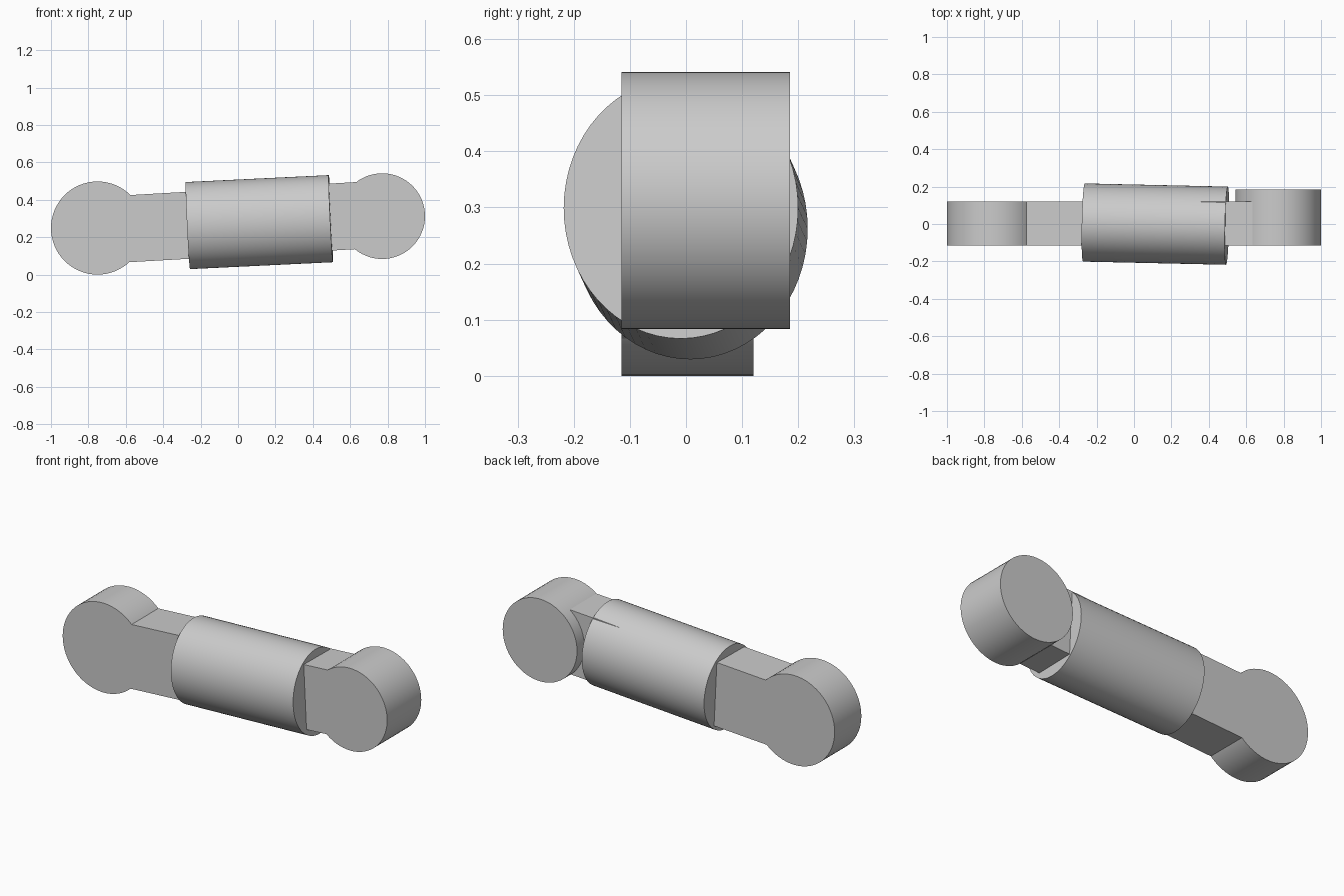
import bpy
import math
from mathutils import Vector

if "Cube" in bpy.data.objects:
    bpy.data.objects.remove(bpy.data.objects["Cube"])

grey = bpy.data.materials.new("plain_grey")
grey.use_nodes = True
colour = (0.6, 0.6, 0.6, 1)
grey.diffuse_color = colour
grey.node_tree.nodes["Principled BSDF"].inputs["Base Color"].default_value = colour


def finish(name, size):
    obj = bpy.context.object
    obj.name = name
    obj.scale = size
    bpy.ops.object.transform_apply(location=False, rotation=False, scale=True)
    obj.data.materials.append(grey)
    return obj


def cylinder(name, start, end, radius_across, radius_up, sides=64):
    """Elliptical cylinder between two points, with its second radius upright."""
    start, end = Vector(start), Vector(end)
    axis = end - start
    bpy.ops.mesh.primitive_cylinder_add(
        vertices=sides, radius=1, depth=1, location=(start + end) / 2,
        rotation=axis.to_track_quat('Z', 'Y').to_euler())
    finish(name, (radius_across, radius_up, axis.length))
    bpy.ops.object.shade_smooth_by_angle(angle=math.radians(30))


# Round end joints
FRONT, BACK = -0.115, 0.12
cylinder("right_joint", (-0.751, FRONT, 0.249), (-0.751, BACK, 0.249), 0.249, 0.249)
cylinder("left_joint", (0.771, FRONT, 0.3125), (0.771, 0.185, 0.3125), 0.229, 0.229)

# Sloping bar linking the joints
bpy.ops.mesh.primitive_cube_add(
    size=1, location=(0, (FRONT + BACK) / 2, 0.279),
    rotation=(0, -math.atan(0.0575), 0))
finish("link_bar", (1.46, BACK - FRONT, 0.358))

# Oval sleeve around the middle of the bar
cylinder("sleeve", (-0.268, 0.008, 0.262), (0.497, -0.009, 0.299), 0.209, 0.233)
